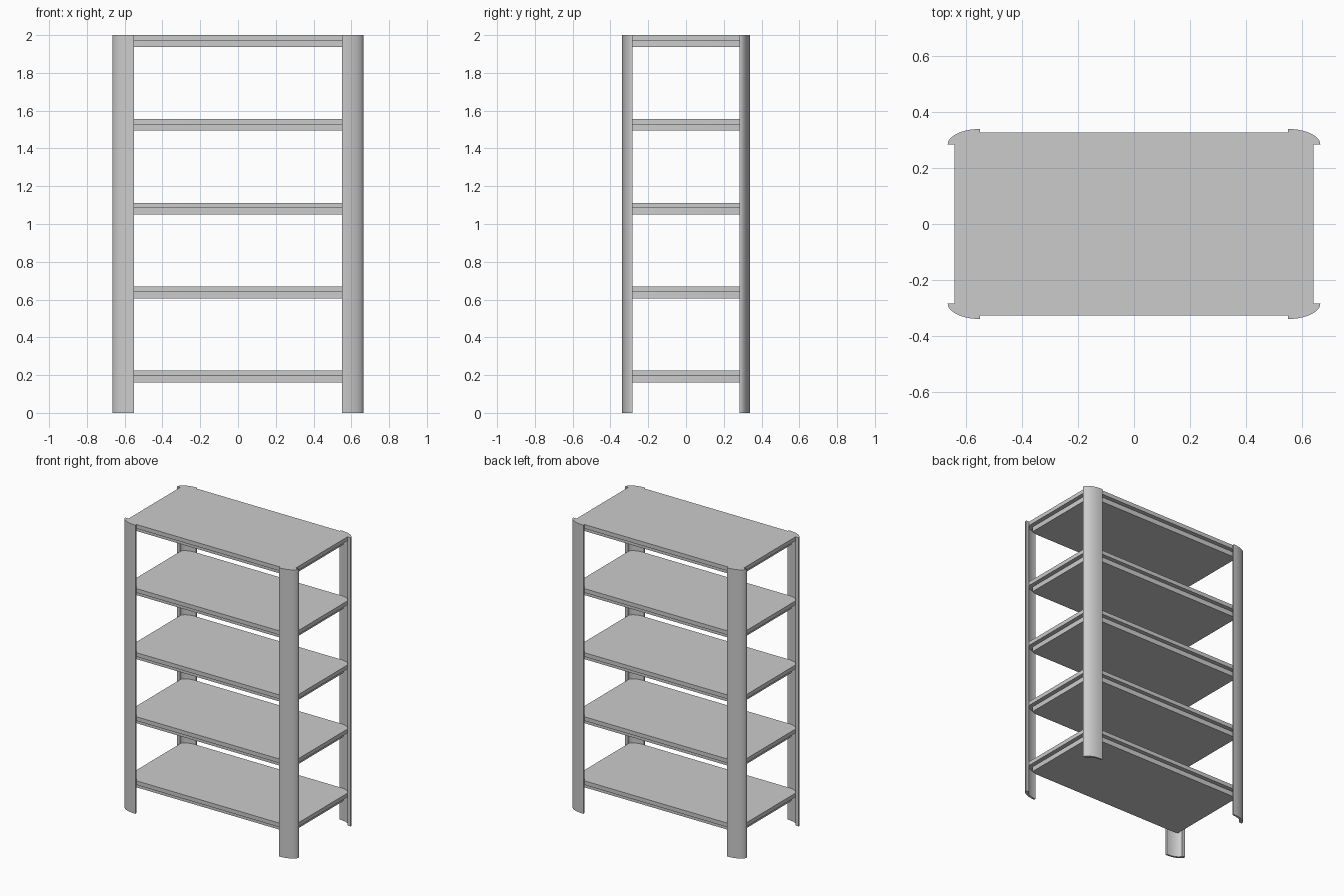
import bpy, bmesh
from math import sin, cos, pi

if "Cube" in bpy.data.objects:
    bpy.data.objects.remove(bpy.data.objects["Cube"])

CX, CY = 0.55, 0.283          # centre of each rounded corner
STEPS = 16


def corner(rx, ry, sx=1, sy=1):
    """Quarter-ellipse points around one corner centre."""
    return [(sx * (CX + rx * cos(pi / 2 * i / STEPS)),
             sy * (CY + ry * sin(pi / 2 * i / STEPS))) for i in range(STEPS + 1)]


def rounded_outline(rx, ry):
    pts = []
    for sx, sy in ((1, 1), (-1, 1), (-1, -1), (1, -1)):
        arc = corner(rx, ry, sx, sy)
        pts += arc if sx * sy > 0 else arc[::-1]
    return pts


def prism(name, outline, z0, z1):
    bm = bmesh.new()
    face = bm.faces.new([bm.verts.new((x, y, z0)) for x, y in outline])
    ext = bmesh.ops.extrude_face_region(bm, geom=[face])
    for v in ext["geom"]:
        if isinstance(v, bmesh.types.BMVert):
            v.co.z = z1
    bmesh.ops.recalc_face_normals(bm, faces=bm.faces)
    mesh = bpy.data.meshes.new(name)
    bm.to_mesh(mesh)
    bm.free()
    ob = bpy.data.objects.new(name, mesh)
    bpy.context.collection.objects.link(ob)
    bpy.ops.object.select_all(action='DESELECT')
    ob.select_set(True)
    bpy.context.view_layer.objects.active = ob
    bpy.ops.object.shade_smooth_by_angle(angle=pi / 6)
    return ob


# Shelves: a wide board on a slightly inset lower tray
for i in range(5):
    top = 2.0 - 0.444 * i
    prism(f"shelf_board_{i + 1}", rounded_outline(0.091, 0.044), top - 0.028, top)
    prism(f"shelf_tray_{i + 1}", rounded_outline(0.061, 0.014), top - 0.062, top - 0.028)

# Corner posts: curved strips wrapping the shelf corners
for sx, side in ((-1, "left"), (1, "right")):
    for sy, end in ((-1, "front"), (1, "back")):
        strip = corner(0.115, 0.056, sx, sy) + corner(0.091, 0.044, sx, sy)[::-1]
        prism(f"{end}_{side}_post", strip, 0.0, 2.0)
